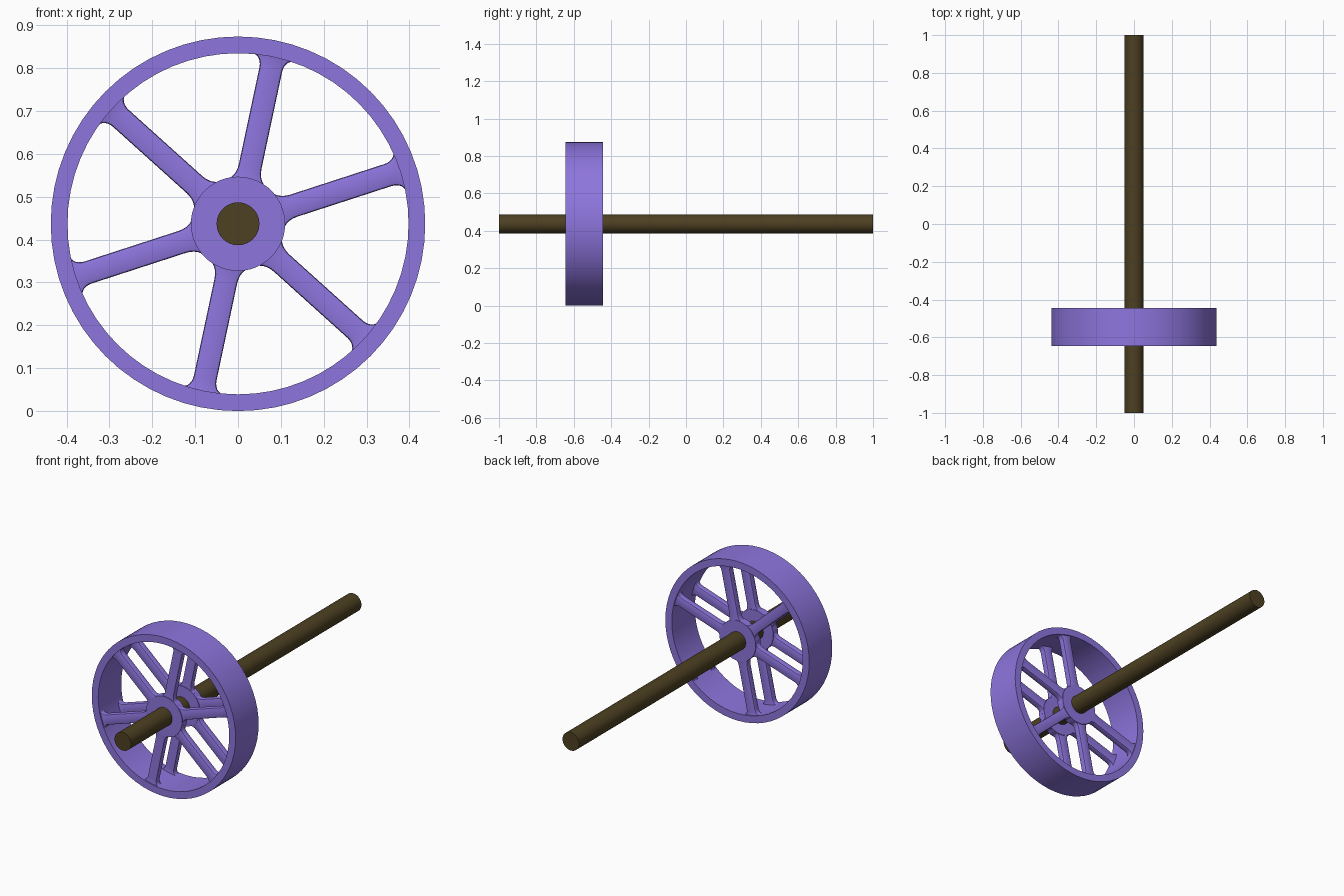
import bpy, bmesh, math
from mathutils import Matrix

if "Cube" in bpy.data.objects:
    bpy.data.objects.remove(bpy.data.objects["Cube"])

AXLE_Z = 0.437
RIM_FRONT, RIM_BACK = -0.645, -0.445


def material(name, rgb):
    m = bpy.data.materials.new(name)
    m.diffuse_color = (*rgb, 1)
    m.use_nodes = True
    m.node_tree.nodes["Principled BSDF"].inputs["Base Color"].default_value = m.diffuse_color
    return m


purple = material("purple_paint", (0.27, 0.18, 0.73))
brown = material("dark_brown", (0.075, 0.052, 0.016))


def add_object(name, mesh, mat):
    ob = bpy.data.objects.new(name, mesh)
    bpy.context.collection.objects.link(ob)
    if not mesh.materials:
        mesh.materials.append(mat)
    ob.location.z = AXLE_Z
    return ob


def smooth(ob):
    bpy.ops.object.select_all(action='DESELECT')
    ob.select_set(True)
    bpy.context.view_layer.objects.active = ob
    bpy.ops.object.shade_smooth_by_angle(angle=math.radians(30))


def ring(name, r_out, r_in, y0, y1, sides, mat):
    """Tube along y with a rectangular cross-section."""
    bm = bmesh.new()
    section = [(r_out, y0), (r_out, y1), (r_in, y1), (r_in, y0)]
    loops = []
    for i in range(sides):
        a = 2 * math.pi * i / sides
        loops.append([bm.verts.new((r * math.cos(a), y, r * math.sin(a))) for r, y in section])
    for i in range(sides):
        a, b = loops[i], loops[(i + 1) % sides]
        for k in range(4):
            n = (k + 1) % 4
            bm.faces.new((a[k], a[n], b[n], b[k]))
    bmesh.ops.recalc_face_normals(bm, faces=bm.faces)
    mesh = bpy.data.meshes.new(name)
    bm.to_mesh(mesh)
    bm.free()
    ob = add_object(name, mesh, mat)
    smooth(ob)
    return ob


def spoke_mesh(half_width=0.027, thickness=0.034, steps=6):
    """Straight arm with a curved flare at the hub and at the rim."""
    edge = [(0.08, half_width + 0.025)]
    for i in range(steps + 1):
        t = math.pi / 2 * i / steps
        edge.append((0.137 - 0.04 * math.cos(t), half_width + 0.025 * (1 - math.sin(t))))
    for i in range(steps + 1):
        t = math.pi / 2 * i / steps
        edge.append((0.368 + 0.028 * math.sin(t), half_width + 0.02 * (1 - math.cos(t))))
    edge.append((0.415, half_width + 0.02))
    outline = edge + [(r, -w) for r, w in reversed(edge)]
    bm = bmesh.new()
    face = bm.faces.new([bm.verts.new((r, -thickness / 2, w)) for r, w in outline])
    new = bmesh.ops.extrude_face_region(bm, geom=[face])["geom"]
    bmesh.ops.translate(bm, vec=(0, thickness, 0),
                        verts=[g for g in new if isinstance(g, bmesh.types.BMVert)])
    bmesh.ops.recalc_face_normals(bm, faces=bm.faces)
    # chamfer the long edges of both flat faces
    rims = [e for e in bm.edges if abs(e.verts[0].co.y - e.verts[1].co.y) < 1e-6]
    bmesh.ops.bevel(bm, geom=rims, offset=0.006, segments=2, profile=0.5, affect='EDGES')
    mesh = bpy.data.meshes.new("spoke")
    bm.to_mesh(mesh)
    bm.free()
    return mesh


# Axle
bm = bmesh.new()
bmesh.ops.create_cone(bm, cap_ends=True, segments=32, radius1=0.05, radius2=0.05, depth=2,
                      matrix=Matrix.Rotation(math.pi / 2, 4, 'X'))
axle_mesh = bpy.data.meshes.new("axle")
bm.to_mesh(axle_mesh)
bm.free()
smooth(add_object("axle", axle_mesh, brown))

# Rim
ring("wheel_rim", 0.437, 0.398, RIM_FRONT, RIM_BACK, 64, purple)

# Two hubs, each with six spokes
arm = spoke_mesh()
for side, y in (("front", RIM_FRONT + 0.024), ("back", RIM_BACK - 0.024)):
    ring(side + "_hub", 0.11, 0.049, y - 0.021, y + 0.021, 48, purple)
    for k in range(6):
        ob = add_object(f"{side}_spoke_{k + 1}", arm, purple)
        ob.location.y = y
        ob.rotation_euler.y = -math.radians(18 + 60 * k)
        if side == "front" and k == 0:
            smooth(ob)
